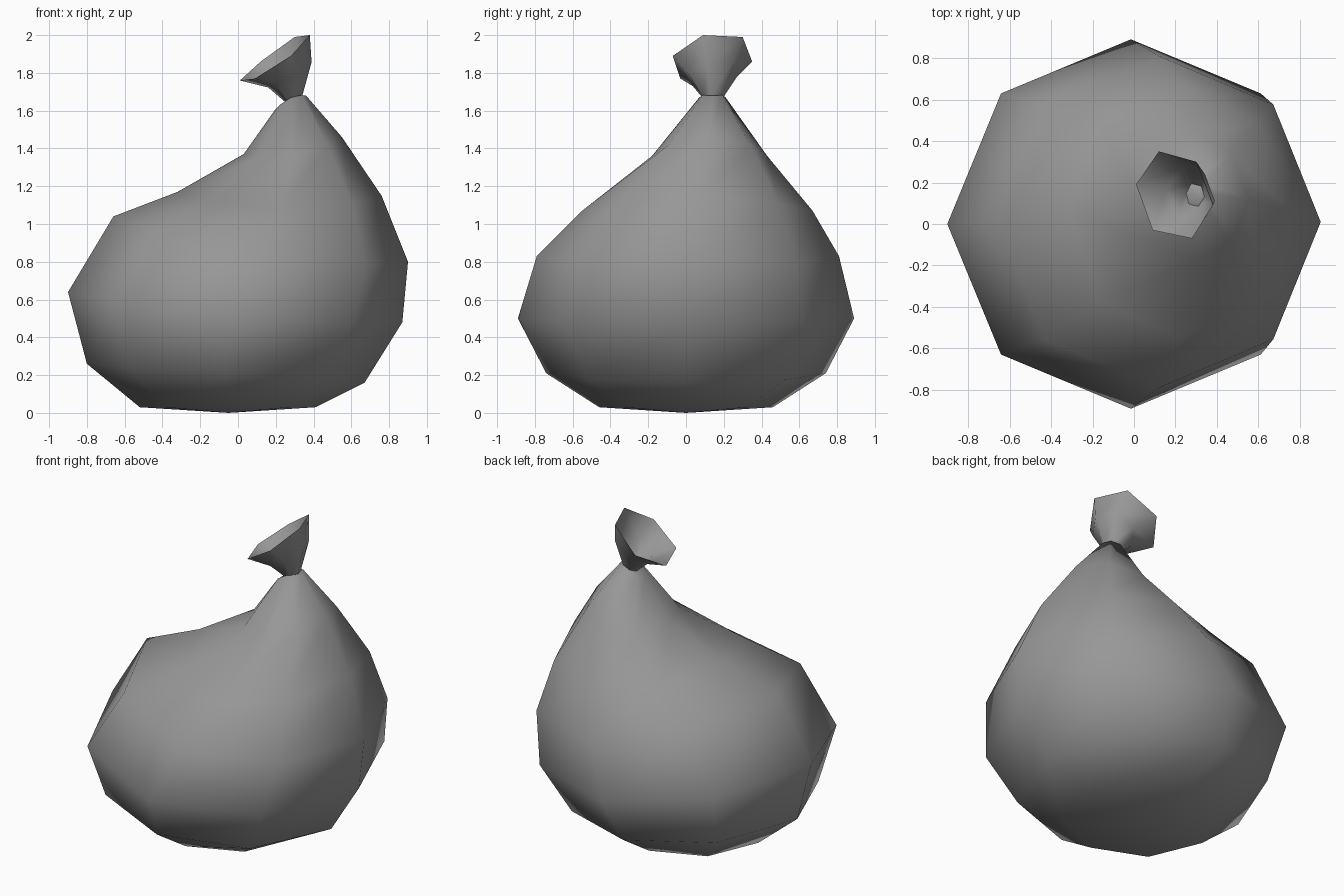
import bpy
import bmesh
from math import cos, sin, radians, tau
from mathutils import Vector

cube = bpy.data.objects.get("Cube")
if cube:
    bpy.data.objects.remove(cube)

# Single cloth colour
cloth = bpy.data.materials.new("grey_cloth")
cloth.use_nodes = True
grey = (0.31, 0.31, 0.31, 1)
cloth.diffuse_color = grey
cloth.node_tree.nodes["Principled BSDF"].inputs["Base Color"].default_value = grey


def bridge(bm, lower, upper):
    n = len(lower)
    for i in range(n):
        j = (i + 1) % n
        bm.faces.new((lower[i], lower[j], upper[j], upper[i]))


def fan(bm, ring, tip, up):
    n = len(ring)
    for i in range(n):
        a, b = ring[i], ring[(i + 1) % n]
        bm.faces.new((a, b, tip) if up else (b, a, tip))


def finish(bm, name):
    mesh = bpy.data.meshes.new(name)
    bm.to_mesh(mesh)
    bm.free()
    mesh.materials.append(cloth)
    mesh.shade_smooth()
    obj = bpy.data.objects.new(name, mesh)
    bpy.context.collection.objects.link(obj)
    return obj


def sack_ring(bm, left, right, side, sides=8):
    """Tilted, sagging ring from its left, right and front/back extents."""
    (xl, zl), (xr, zr), (yf, yb, zs) = left, right, side
    verts = []
    for i in range(sides):
        c, s = cos(tau * i / sides), sin(tau * i / sides)
        x = (xl + xr) / 2 + c * (xr - xl) / 2
        y = (yf + yb) / 2 + s * (yb - yf) / 2
        z = zs + c * (zr - zl) / 2 + c * c * ((zl + zr) / 2 - zs)
        verts.append(bm.verts.new((x, y, z)))
    return verts


# Slumped body: (x, z) at each end, then front y, back y and their z
sections = [
    ((-0.52, 0.03), (0.41, 0.03), (-0.46, 0.46, 0.03)),
    ((-0.80, 0.26), (0.67, 0.16), (-0.74, 0.74, 0.21)),
    ((-0.90, 0.64), (0.87, 0.48), (-0.89, 0.89, 0.50)),
    ((-0.66, 1.04), (0.90, 0.80), (-0.79, 0.81, 0.83)),
    ((-0.32, 1.17), (0.76, 1.15), (-0.55, 0.67, 1.07)),
    ((0.03, 1.37), (0.55, 1.46), (-0.18, 0.43, 1.36)),
    ((0.20, 1.61), (0.36, 1.68), (0.07, 0.21, 1.67)),
]
bm = bmesh.new()
rings = [sack_ring(bm, *s) for s in sections]
for low, high in zip(rings, rings[1:]):
    bridge(bm, low, high)
fan(bm, rings[0], bm.verts.new((-0.05, 0, 0)), False)
fan(bm, rings[-1], bm.verts.new((0.30, 0.14, 1.67)), True)
finish(bm, "sack_body")

# Gathered open mouth flaring from the tied neck
rim_points = [(0.38, 0.09, 2.0), (0.30, 0.30, 1.99), (0.12, 0.35, 1.86),
              (0.01, 0.19, 1.76), (0.09, -0.03, 1.77), (0.28, -0.07, 1.89)]
bm = bmesh.new()
neck, flare, rim = [], [], []
for i, p in enumerate(rim_points):
    angle = radians(60 * i - 10)
    base = Vector((0.295 + 0.045 * cos(angle), 0.14 + 0.05 * sin(angle),
                   1.66 + 0.015 * cos(angle)))
    edge = Vector(p)
    neck.append(bm.verts.new(base))
    flare.append(bm.verts.new(base.lerp(edge, 0.5) + Vector((0.03, 0, 0.02))))
    rim.append(bm.verts.new(edge))
bridge(bm, neck, flare)
bridge(bm, flare, rim)
finish(bm, "sack_mouth")
